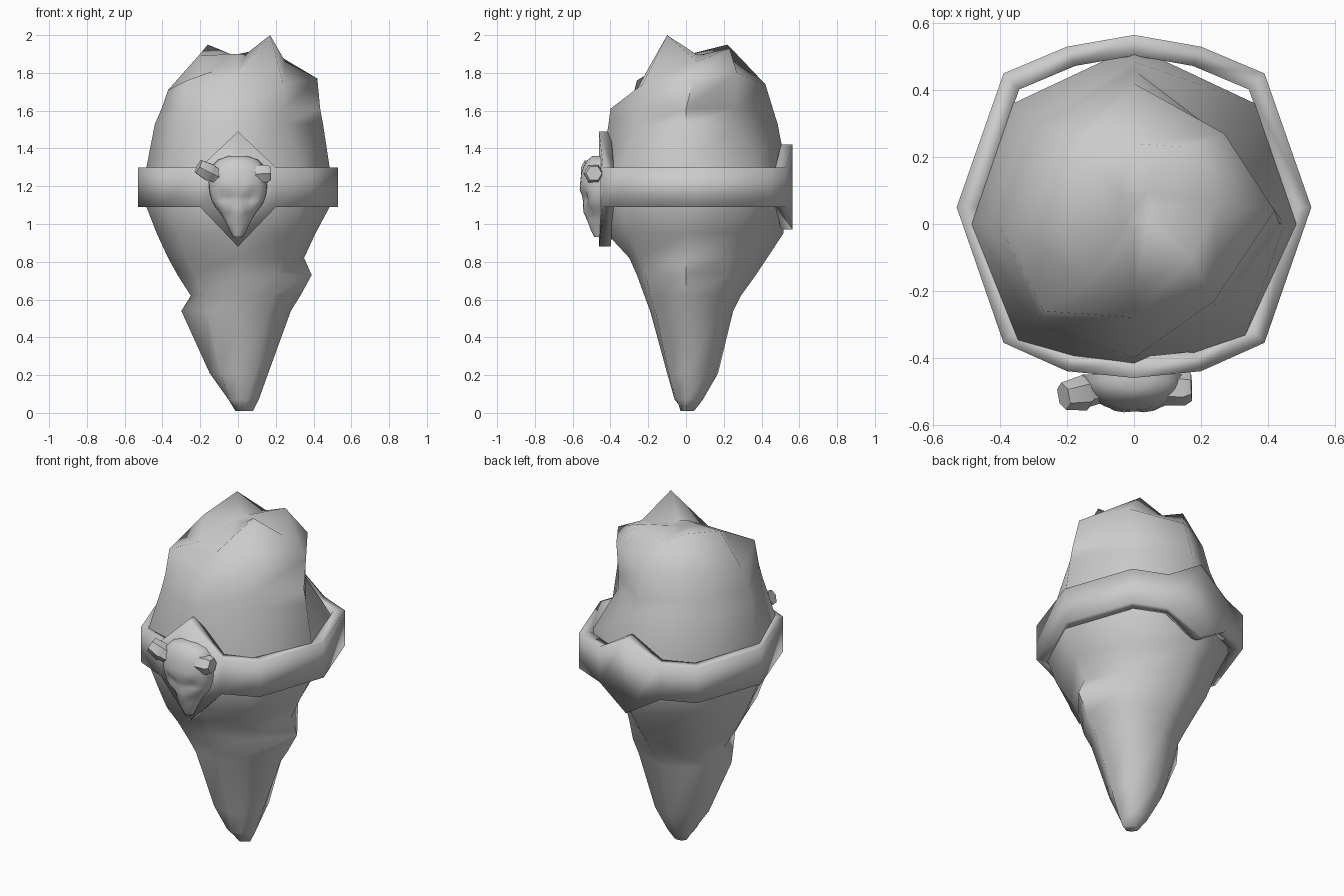
import bpy, bmesh, math
from mathutils import Vector

if "Cube" in bpy.data.objects:
    bpy.data.objects.remove(bpy.data.objects["Cube"])

stone = bpy.data.materials.new("grey stone")
stone.diffuse_color = (0.6, 0.6, 0.6, 1)
stone.use_nodes = True
stone.node_tree.nodes["Principled BSDF"].inputs["Base Color"].default_value = stone.diffuse_color


def loft(name, rings, angle, close=False):
    """Skin closed rings of equal length; optionally join last to first."""
    bm = bmesh.new()
    loops = [[bm.verts.new(p) for p in r] for r in rings]
    pairs = list(zip(loops, loops[1:]))
    if close:
        pairs.append((loops[-1], loops[0]))
    for a, b in pairs:
        n = len(a)
        for i in range(n):
            bm.faces.new((a[i], a[(i + 1) % n], b[(i + 1) % n], b[i]))
    if not close:
        for loop in (loops[0], loops[-1]):
            bm.faces.new(loop)
    bmesh.ops.recalc_face_normals(bm, faces=bm.faces[:])
    me = bpy.data.meshes.new(name)
    bm.to_mesh(me)
    bm.free()
    me.materials.append(stone)
    ob = bpy.data.objects.new(name, me)
    bpy.context.collection.objects.link(ob)
    bpy.ops.object.select_all(action='DESELECT')
    ob.select_set(True)
    bpy.context.view_layer.objects.active = ob
    bpy.ops.object.shade_smooth_by_angle(angle=math.radians(angle))
    return ob


# Rock: level, then reach in eight directions, front first, anticlockwise
levels = [
    (0.01, .01, .04, .08, .06, .04, .02, .005, .005),
    (0.07, .06, .07, .11, .10, .09, .07, .05, .06),
    (0.21, .10, .13, .16, .17, .17, .15, .15, .13),
    (0.54, .19, .23, .28, .26, .25, .24, .30, .23),
    (0.62, .22, .27, .33, .29, .29, .28, .25, .27),
    (0.73, .26, .30, .39, .31, .37, .34, .32, .33),
    (0.82, .30, .34, .35, .33, .43, .39, .37, .39),
    (0.95, .42, .42, .41, .39, .515, .44, .43, .44),
    (1.09, .44, .47, .485, .50, .53, .51, .485, .49),
    (1.30, .445, .47, .485, .51, .53, .51, .485, .49),
    (1.53, .41, .36, .45, .37, .485, .44, .44, .42),
    (1.61, .40, .345, .435, .37, .46, .41, .405, .40)]
rings = []
for z, *reach in levels:
    rings.append([(r * math.sin(k * math.pi / 4),
                   -r * math.cos(k * math.pi / 4), z)
                  for k, r in enumerate(reach)])

# Broken shoulder above the front ledge
rings.append([(0, -.28, 1.68), (.24, -.23, 1.74), (.42, .04, 1.77),
              (.27, .27, 1.80), (0, .42, 1.74), (-.25, .28, 1.75),
              (-.37, 0, 1.71), (-.27, -.26, 1.76)])
# Jagged crown: three peaks around a shallow dip
rings.append([(0, -.21, 1.79), (.17, -.10, 2.0), (.25, .06, 1.86),
              (.15, .23, 1.93), (0, .24, 1.87), (-.16, .22, 1.95),
              (-.21, -.02, 1.89), (-.13, -.17, 1.81)])
rings.append([(x * .25, .05 + (y - .05) * .25, 1.90) for x, y, z in rings[-1]])
loft("rock", rings, 65)

# Band: twelve-sided hoop, pointed at the front and back centre
half = [(0, -.51), (.2, -.49), (.39, -.405), (.53, 0),
        (.39, .4), (.2, .48), (0, .515)]
outline = half + [(-x, y) for x, y in half[-2:0:-1]]


def hoop(scale, side):
    out = []
    for k, (x, y) in enumerate(outline):
        h = {0: .305, 6: .225}.get(k, .105)
        mid = {0: 1.185}.get(k, 1.195)
        out.append((x * scale, .05 + y * scale, mid + side * h))
    return out


loft("band", [hoop(.88, -1), hoop(1, -1), hoop(1, 1), hoop(.88, 1)],
     100, close=True)

# Skull emblem: level, half width, front reach, half-round sections
skull_levels = [(.93, .025, -.485), (.97, .045, -.505), (1.02, .07, -.52),
                (1.06, .095, -.53), (1.09, .12, -.54), (1.12, .137, -.545),
                (1.15, .147, -.55), (1.18, .152, -.558), (1.22, .155, -.56),
                (1.27, .15, -.555), (1.31, .135, -.54), (1.34, .105, -.52),
                (1.36, .05, -.495)]


def bump(x, z, cx, cz, r):
    return math.exp(-((x - cx) ** 2 + (z - cz) ** 2) / r ** 2)


skull = []
for z, w, yf in skull_levels:
    ring = []
    for k in range(17):
        a = math.pi * k / 16
        x, y = -w * math.cos(a), -.45 + (yf + .45) * math.sin(a) ** .8
        y += .025 * bump(abs(x), z, .065, 1.14, .03)     # eye sockets
        y += .02 * bump(abs(x), z, .065, 1.05, .025)     # cheek hollows
        y -= .012 * bump(abs(x), z, .05, 1.18, .03)      # brows
        y -= .012 * bump(x, z, 0, 1.06, .035)            # snout ridge
        ring.append((x, min(y, -.45), z))
    skull.append(ring)
loft("skull", skull, 50)


# Horn stumps: chunky six-sided tubes
def tube(name, path, radii):
    pts = [Vector(p) for p in path]
    d = (pts[-1] - pts[0]).normalized()
    u = d.cross(Vector((0, 1, 0))).normalized()
    v = d.cross(u)
    loft(name, [[p + r * (u * math.cos(a) + v * math.sin(a))
                 for a in (math.tau * (k + .5) / 6 for k in range(6))]
                for p, r in zip(pts, radii)], 50)


tube("left_horn", [(-.10, -.49, 1.25), (-.14, -.50, 1.268),
                   (-.15, -.505, 1.273), (-.21, -.515, 1.305)],
     [.045, .047, .053, .042])
tube("right_horn", [(.09, -.49, 1.265), (.15, -.49, 1.267),
                    (.172, -.487, 1.268)], [.052, .053, .042])
